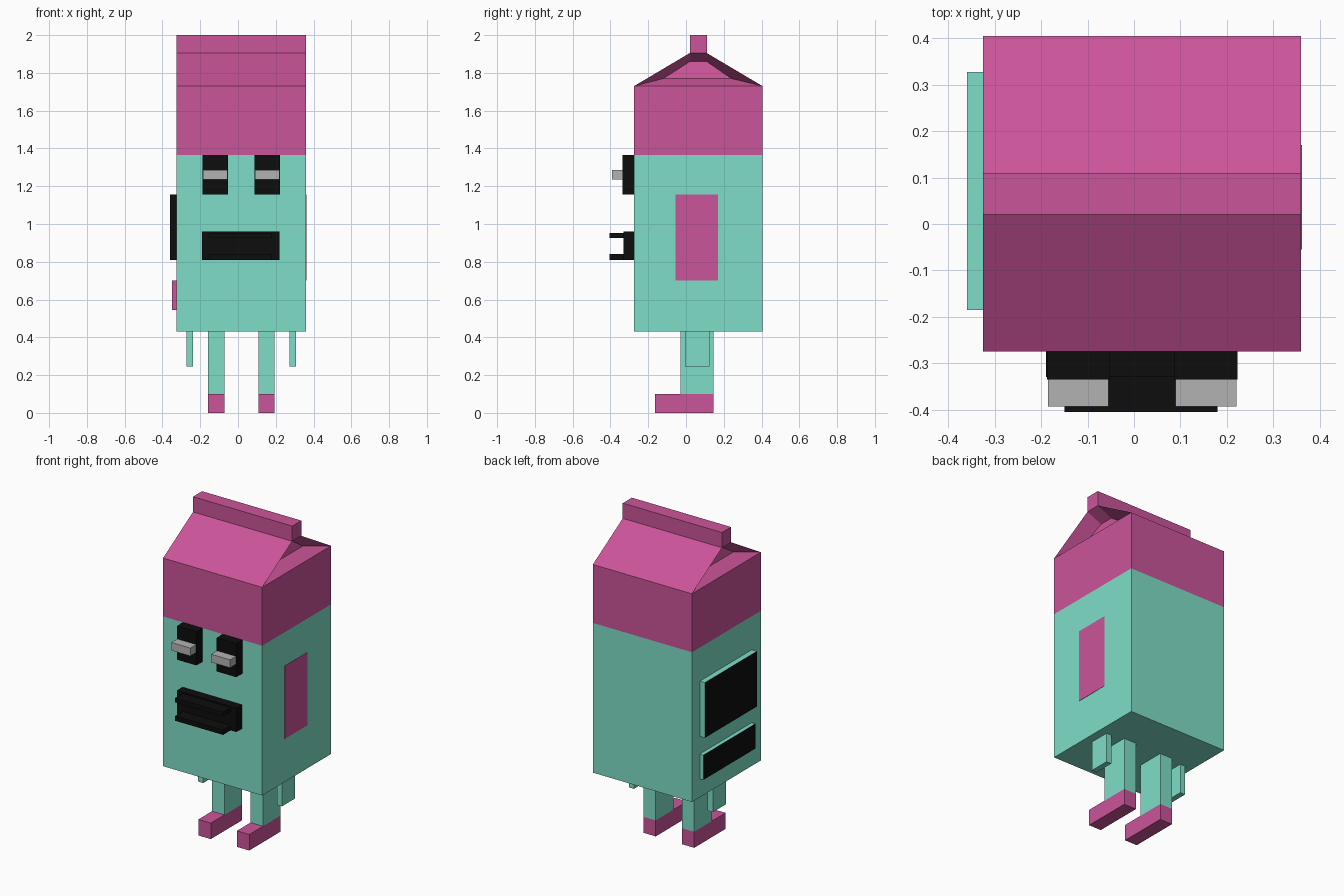
import bpy, bmesh

if "Cube" in bpy.data.objects:
    bpy.data.objects.remove(bpy.data.objects["Cube"])


def material(name, rgb):
    m = bpy.data.materials.new(name)
    m.diffuse_color = (*rgb, 1)
    m.use_nodes = True
    m.node_tree.nodes["Principled BSDF"].inputs["Base Color"].default_value = m.diffuse_color
    return m


PINK = material("pink", (0.60, 0.09, 0.32))
TEAL = material("teal", (0.21, 0.73, 0.58))
BLACK = material("black", (0.004, 0.004, 0.004))
GREY = material("light_grey", (0.45, 0.45, 0.45))


def finish(name, bm, mats):
    me = bpy.data.meshes.new(name)
    bmesh.ops.recalc_face_normals(bm, faces=bm.faces)
    bm.to_mesh(me)
    bm.free()
    for m in mats:
        me.materials.append(m)
    ob = bpy.data.objects.new(name, me)
    bpy.context.collection.objects.link(ob)
    return ob


def box(name, x, y, z, mat, outer=None, front=None):
    """Box from (min, max) ranges; outer / front recolour the -x / -y faces."""
    bm = bmesh.new()
    bmesh.ops.create_cube(bm, size=1)
    for v in bm.verts:
        v.co = [r[0] if c < 0 else r[1] for c, r in zip(v.co, (x, y, z))]
    bm.normal_update()
    for f in bm.faces:
        if outer and f.normal.x < -0.9:
            f.material_index = 1
        if front and f.normal.y < -0.9:
            f.material_index = 2
    return finish(name, bm, [mat, outer or mat, front or mat])


X, Y = (-0.325, 0.36), (-0.275, 0.405)
RIDGE = (0.02, 0.11)
MID = sum(X) / 2

# Carton body
box("carton_body", X, Y, (0.43, 1.365), TEAL)

# Carton top: upper walls, two roof panels and folded-in side gussets
bm = bmesh.new()
rings = []
for x, s in ((X[0], 1), (X[1], -1)):
    profile = [(0, Y, 1.365), (0, Y, 1.73), (0, RIDGE, 1.905),
               (0.10, RIDGE, 1.86), (0.08, (-0.12, 0.24), 1.77)]
    rings.append([[bm.verts.new((x + s * d, yy, z)) for yy in ys]
                  for d, ys, z in profile])
for base, eave, ridge, high, low in rings:
    bm.faces.new((base[0], base[1], eave[1], eave[0]))
    bm.faces.new((eave[0], eave[1], low[1], low[0]))
    bm.faces.new((low[0], low[1], high[1], high[0]))
    bm.faces.new((high[0], high[1], ridge[1], ridge[0]))
    for k in (0, 1):
        bm.faces.new((eave[k], ridge[k], high[k], low[k]))
L, R = rings
for k in (0, 1):
    for i in (0, 1):
        bm.faces.new((L[i][k], R[i][k], R[i + 1][k], L[i + 1][k]))
for i in (0, 2):
    bm.faces.new((L[i][0], R[i][0], R[i][1], L[i][1]))
finish("carton_top", bm, [PINK])
box("top_fin", X, RIDGE, (1.905, 2.0), PINK)

# Side label, and raised panels on the other side
box("side_label", (0.35, 0.362), (-0.055, 0.17), (0.70, 1.155), PINK)
box("upper_side_panel", (-0.36, -0.325), (-0.185, 0.328), (0.81, 1.155),
    TEAL, outer=BLACK, front=BLACK)
box("lower_side_panel", (-0.35, -0.325), (-0.185, 0.328), (0.545, 0.70),
    TEAL, outer=BLACK, front=PINK)

# Mouth with two lips
box("mouth", (-0.19, 0.22), (-0.33, -0.275), (0.81, 0.96), BLACK)
for name, z in (("lower_lip", (0.81, 0.84)), ("upper_lip", (0.925, 0.952))):
    box(name, (-0.15, 0.18), (-0.405, -0.33), z, BLACK)

# Eyes, legs, feet and hanging arms, mirrored about the body centre
for side, s in (("left", -1), ("right", 1)):
    def span(a, b):
        return sorted((MID + s * a, MID + s * b))
    box(side + "_eye", span(0.07, 0.205), (-0.335, -0.275), (1.155, 1.365), BLACK)
    box(side + "_eye_bar", span(0.072, 0.203), (-0.393, -0.335), (1.235, 1.285), GREY)
    box(side + "_leg", span(0.09, 0.176), (-0.03, 0.145), (0.10, 0.43), TEAL)
    box(side + "_foot", span(0.09, 0.176), (-0.165, 0.145), (0, 0.10), PINK)
    box(side + "_arm", span(0.255, 0.29), (-0.005, 0.125), (0.245, 0.43), TEAL)
